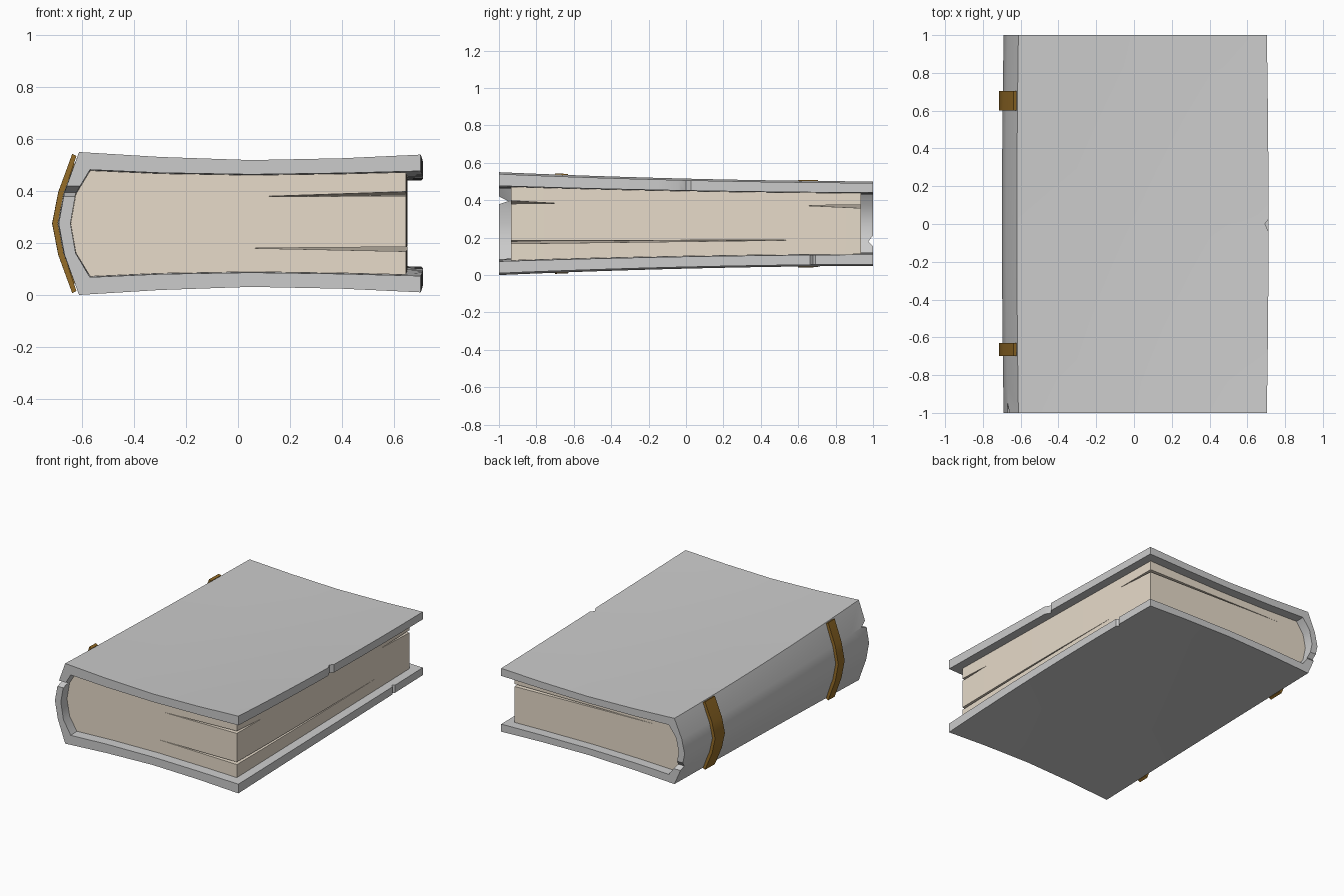
import bpy, bmesh
from mathutils import Vector

if "Cube" in bpy.data.objects:
    bpy.data.objects.remove(bpy.data.objects["Cube"])

MID = 0.275   # height of the book's centre plane


def warp(x, dz, y):
    """Book thins towards the back and bulges slightly halfway along."""
    f = 0.875 - 0.09 * y + 0.035 * y * y
    return (x * (1 + 0.013 * (1 - y * y)), y, MID + dz * f)


def mirrored(half):
    """Upper half profile (ending on the centre plane) -> full open profile."""
    return half + [(x, -z) for x, z in reversed(half[:-1])]


def material(name, rgb):
    m = bpy.data.materials.new(name)
    m.diffuse_color = (*rgb, 1)
    m.use_nodes = True
    m.node_tree.nodes["Principled BSDF"].inputs["Base Color"].default_value = m.diffuse_color
    return m


def finish(name, bm, mat=None):
    bmesh.ops.recalc_face_normals(bm, faces=bm.faces)
    me = bpy.data.meshes.new(name)
    bm.to_mesh(me)
    bm.free()
    ob = bpy.data.objects.new(name, me)
    bpy.context.collection.objects.link(ob)
    if mat:
        me.materials.append(mat)
    return ob


def loft(name, profile, y0, y1, steps, mat=None):
    """Sweep a closed xz profile along y through the warp."""
    bm = bmesh.new()
    rings = []
    for i in range(steps + 1):
        y = y0 + (y1 - y0) * i / steps
        rings.append([bm.verts.new(warp(x, z, y)) for x, z in profile])
    n = len(profile)
    for a, b in zip(rings, rings[1:]):
        for i in range(n):
            j = (i + 1) % n
            bm.faces.new((a[i], a[j], b[j], b[i]))
    bm.faces.new(rings[0])
    bm.faces.new(rings[-1])
    return finish(name, bm, mat)


def cut(ob, points):
    """Subtract the convex hull of some points."""
    bm = bmesh.new()
    for p in points:
        bm.verts.new(p)
    bmesh.ops.convex_hull(bm, input=bm.verts)
    cutter = finish("cutter", bm, ob.data.materials[0] if ob.data.materials else None)
    cutter.hide_render = True
    mod = ob.modifiers.new("cut", 'BOOLEAN')
    mod.object, mod.operation, mod.solver = cutter, 'DIFFERENCE', 'EXACT'
    bpy.context.view_layer.objects.active = ob
    bpy.ops.object.modifier_apply(modifier=mod.name)
    bpy.data.objects.remove(cutter)


def prism(tri, direction):
    d = Vector(direction)
    return [Vector(p) for p in tri] + [Vector(p) + d for p in tri]


paper = material("paper", (0.8, 0.71, 0.59))
leather = material("brown_leather", (0.3, 0.15, 0.02))

# Profiles, fore-edge to spine
spine = [(-0.612, 0.275), (-0.668, 0.12), (-0.69, 0)]
outer = [(0.703, 0.265), (0.4, 0.251), (0.05, 0.244), (-0.3, 0.256)] + spine
inner = [(0.4, 0.194), (0.05, 0.189), (-0.3, 0.195), (-0.57, 0.207),
         (-0.625, 0.115), (-0.645, 0)]

# Cover: both boards and the spine in one piece
cover = loft("cover", mirrored(outer) + mirrored([(0.703, 0.202)] + inner)[::-1], -1, 1, 12)

# Page block
pages = loft("pages", [(x + 0.002, z * 0.995) for x, z in mirrored([(0.643, 0.2)] + inner)],
             -0.935, 0.935, 10, paper)

# Spine bands
for name, y0, y1 in (("front_band", -0.7, -0.63), ("back_band", 0.6, 0.705)):
    band_in = mirrored([(-0.618, 0.272), (-0.666, 0.12), (-0.688, 0)])
    band_out = mirrored([(-0.634, 0.281), (-0.687, 0.127), (-0.71, 0)])
    loft(name, band_in + band_out[::-1], y0, y1, 1, leather)

# Gaps between pages: corner (x, y, z), end on the short side, end on the fore-edge
for c, e, s in (((0.66, -0.95, 0.39), (0.04, -0.95, 0.378), (0.66, -0.68, 0.383)),
                ((0.66, -0.95, 0.176), (0.04, -0.95, 0.18), (0.66, 0.62, 0.187)),
                ((0.66, 0.95, 0.366), (-0.48, 0.95, 0.385), (0.66, 0.62, 0.372))):
    up = Vector((0, 0, 0.009))
    cut(pages, [Vector(c) + up, Vector(c) - up, e, s])

# Nicks in the board edges
cut(cover, prism([(0.693, 0, 0.4), (0.73, -0.075, 0.4), (0.73, 0.05, 0.4)], (0, 0, 0.2)))
cut(cover, prism([(0.692, 0.68, 0), (0.73, 0.64, 0), (0.73, 0.71, 0)], (0, 0, 0.15)))
# Tears in the spine ends
cut(cover, prism([(-0.75, -0.95, 0.395), (-0.75, -1.01, 0.425), (-0.75, -1.01, 0.375)], (0.15, 0, 0)))
cut(cover, prism([(-0.75, 0.975, 0.18), (-0.75, 1.01, 0.225), (-0.75, 1.01, 0.145)], (0.15, 0, 0)))

# Smooth shading with sharp edges kept
for ob in bpy.context.scene.objects:
    ob.select_set(True)
bpy.context.view_layer.objects.active = cover
bpy.ops.object.shade_smooth_by_angle(angle=0.6)
